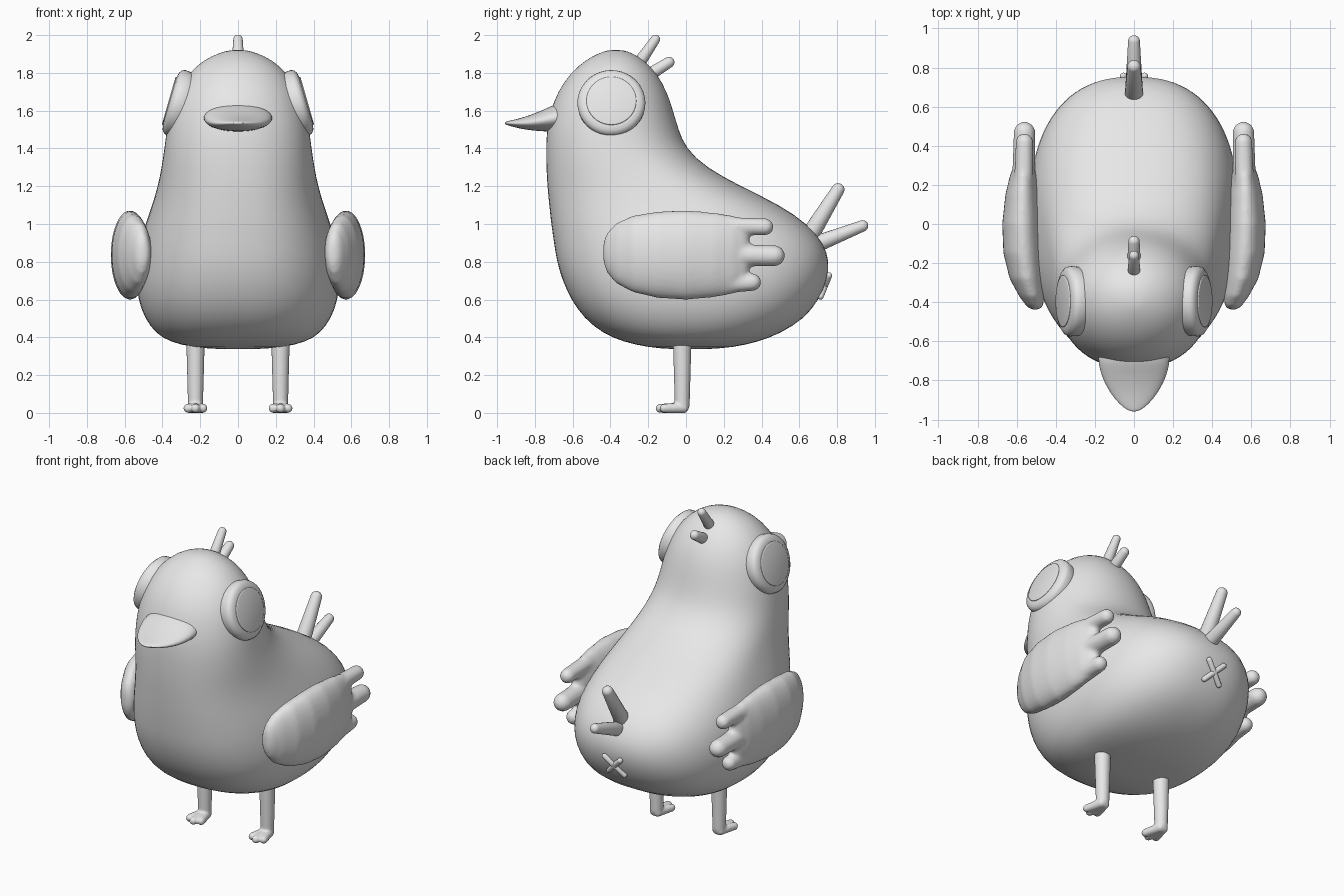
import bpy, bmesh, math
from mathutils import Vector

if "Cube" in bpy.data.objects:
    bpy.data.objects.remove(bpy.data.objects["Cube"])

GREY = bpy.data.materials.new("plain grey")
GREY.diffuse_color = (0.8, 0.8, 0.8, 1)
GREY.use_nodes = True
GREY.node_tree.nodes["Principled BSDF"].inputs["Base Color"].default_value = GREY.diffuse_color


def finish(name, bm, mirror=False, subsurf=0, voxel=0, relax=0):
    """Turn a bmesh into a smooth object with the modifiers it needs."""
    bmesh.ops.recalc_face_normals(bm, faces=bm.faces)
    me = bpy.data.meshes.new(name)
    bm.to_mesh(me)
    bm.free()
    me.materials.append(GREY)
    ob = bpy.data.objects.new(name, me)
    bpy.context.collection.objects.link(ob)
    for p in me.polygons:
        p.use_smooth = True
    if voxel:
        m = ob.modifiers.new("fuse", 'REMESH')
        m.mode = 'VOXEL'
        m.voxel_size = voxel
        m.use_smooth_shade = True
        s = ob.modifiers.new("relax", 'SMOOTH')
        s.iterations = relax
    if subsurf:
        m = ob.modifiers.new("subdivide", 'SUBSURF')
        m.levels = m.render_levels = subsurf
    if mirror:
        m = ob.modifiers.new("mirror", 'MIRROR')
        m.use_mirror_merge = False
    return ob


def loft(bm, rings):
    """Skin closed rings of points and cap both ends."""
    loops = [[bm.verts.new(p) for p in ring] for ring in rings]
    n = len(loops[0])
    for a, b in zip(loops, loops[1:]):
        for i in range(n):
            j = (i + 1) % n
            bm.faces.new((a[i], a[j], b[j], b[i]))
    bm.faces.new(loops[0])
    bm.faces.new(loops[-1][::-1])


def oval(n, rx, ry, power=2.0):
    """Superellipse points in 2D."""
    pts = []
    for i in range(n):
        t = 2 * math.pi * i / n
        c, s = math.cos(t), math.sin(t)
        pts.append((rx * math.copysign(abs(c) ** (2 / power), c),
                    ry * math.copysign(abs(s) ** (2 / power), s)))
    return pts


def capsule(bm, a, b, ra, rb, seg=20):
    """Round-ended tapered rod from a to b."""
    a, b = Vector(a), Vector(b)
    q = (b - a).to_track_quat('Z', 'Y')
    made = bmesh.ops.create_uvsphere(bm, u_segments=seg, v_segments=13, radius=1)
    for v in made["verts"]:
        up = v.co.z > 0
        v.co = q @ (v.co * (rb if up else ra)) + (b if up else a)


# Body and head: height, front y, back y, half width
BODY = [
    (0.337, -0.08, 0.12, 0.10), (0.347, -0.20, 0.25, 0.24),
    (0.375, -0.33, 0.38, 0.36), (0.42, -0.44, 0.50, 0.435),
    (0.50, -0.54, 0.63, 0.495), (0.60, -0.61, 0.705, 0.53),
    (0.70, -0.655, 0.75, 0.54), (0.80, -0.685, 0.762, 0.535),
    (0.90, -0.70, 0.73, 0.52), (1.00, -0.715, 0.645, 0.49),
    (1.10, -0.725, 0.50, 0.455), (1.20, -0.735, 0.29, 0.425),
    (1.30, -0.74, 0.105, 0.405), (1.40, -0.742, 0.0, 0.39),
    (1.50, -0.737, -0.04, 0.378), (1.60, -0.717, -0.068, 0.36),
    (1.70, -0.68, -0.10, 0.325), (1.80, -0.612, -0.155, 0.26),
    (1.87, -0.53, -0.225, 0.18), (1.905, -0.46, -0.285, 0.10),
    (1.922, -0.41, -0.335, 0.04),
]
bm = bmesh.new()
rings = []
for z, yf, yb, w in BODY:
    power = 2.4 if z < 1.1 else max(2.05, 2.4 - (z - 1.1) * 0.7)
    rings.append([(x, y + (yf + yb) / 2, z)
                  for x, y in oval(48, w, (yb - yf) / 2, power)])
loft(bm, rings)
finish("body", bm, subsurf=1)

# Beak: y, half width, top z, bottom z
BEAK = [(-0.62, 0.175, 1.645, 1.49), (-0.69, 0.186, 1.637, 1.488),
        (-0.75, 0.175, 1.607, 1.49), (-0.81, 0.153, 1.582, 1.494),
        (-0.87, 0.118, 1.562, 1.503), (-0.92, 0.076, 1.55, 1.515),
        (-0.95, 0.038, 1.543, 1.525), (-0.959, 0.012, 1.538, 1.53)]
bm = bmesh.new()
loft(bm, [[(x, y, z + (t + b) / 2) for x, z in oval(28, w, (t - b) / 2)]
          for y, w, t, b in BEAK])
finish("beak", bm, subsurf=1)

# Eyes: shallow domes with a flat centre, leaning with the head
tilt = math.radians(16)
out = Vector((math.cos(tilt), 0, math.sin(tilt)))
up = Vector((-math.sin(tilt), 0, math.cos(tilt)))
centre = Vector((0.332, -0.395, 1.643))


def eye_rings(profile):
    return [[centre + out * h + Vector((0, a, 0)) + up * b
             for a, b in oval(40, r, r)] for r, h in profile]


bm = bmesh.new()
loft(bm, eye_rings([(0.17, -0.10), (0.178, -0.03), (0.18, -0.005),
                    (0.174, 0.012), (0.158, 0.024), (0.135, 0.03)]))
finish("eye", bm, mirror=True)
bm = bmesh.new()
loft(bm, eye_rings([(0.132, 0.028), (0.132, 0.034), (0.126, 0.036)]))
finish("pupil", bm, mirror=True)

# Wings: y, centre x, half thickness, top z, bottom z, plus three feather tips
WING = [(-0.438, 0.505, 0.02, 0.90, 0.80), (-0.42, 0.508, 0.042, 0.95, 0.745),
        (-0.37, 0.522, 0.065, 1.005, 0.685), (-0.28, 0.548, 0.088, 1.045, 0.638),
        (-0.15, 0.566, 0.102, 1.066, 0.608), (0.0, 0.572, 0.102, 1.073, 0.598),
        (0.15, 0.57, 0.088, 1.06, 0.612), (0.25, 0.566, 0.068, 1.045, 0.63),
        (0.31, 0.563, 0.045, 1.02, 0.66), (0.335, 0.562, 0.02, 0.97, 0.71)]
bm = bmesh.new()
loft(bm, [[(x + cx, y, z + (t + b) / 2) for x, z in oval(32, hx, (t - b) / 2)]
          for y, cx, hx, t, b in WING])
for y0, z0, y1, z1, r in ((0.15, 0.99, 0.418, 0.985, 0.046),
                          (0.15, 0.835, 0.468, 0.832, 0.056),
                          (0.12, 0.675, 0.352, 0.692, 0.047)):
    capsule(bm, (0.566, y0, z0), (0.56, y1, z1), r * 1.1, r)
finish("wing", bm, mirror=True, voxel=0.013, relax=5)

# Legs with three-toed feet
bm = bmesh.new()
capsule(bm, (0.225, -0.02, 0.42), (0.225, -0.02, 0.045), 0.051, 0.040)
for dx, y in ((-0.036, -0.115), (0, -0.137), (0.036, -0.115)):
    capsule(bm, (0.225 + dx * 0.3, -0.015, 0.027), (0.225 + dx * 1.1, y, 0.024),
            0.029, 0.024)
finish("leg", bm, mirror=True, voxel=0.007, relax=3)

# Tail and head feathers
for name, a, b, ra, rb in (
        ("upper_tail_feather", (0, 0.65, 0.93), (0, 0.805, 1.182), 0.05, 0.034),
        ("lower_tail_feather", (0, 0.68, 0.89), (0, 0.935, 0.99), 0.046, 0.030),
        ("upper_crest_feather", (0, -0.25, 1.85), (0, -0.162, 1.977), 0.034, 0.025),
        ("lower_crest_feather", (0, -0.18, 1.80), (0, -0.09, 1.856), 0.034, 0.029)):
    bm = bmesh.new()
    capsule(bm, a, b, ra, rb)
    finish(name, bm)

# Small cross under the tail
bm = bmesh.new()
for s in (-1, 1):
    capsule(bm, (-0.055 * s, 0.712, 0.617), (0.055 * s, 0.757, 0.727), 0.017, 0.017, 14)
finish("tail_cross", bm)
